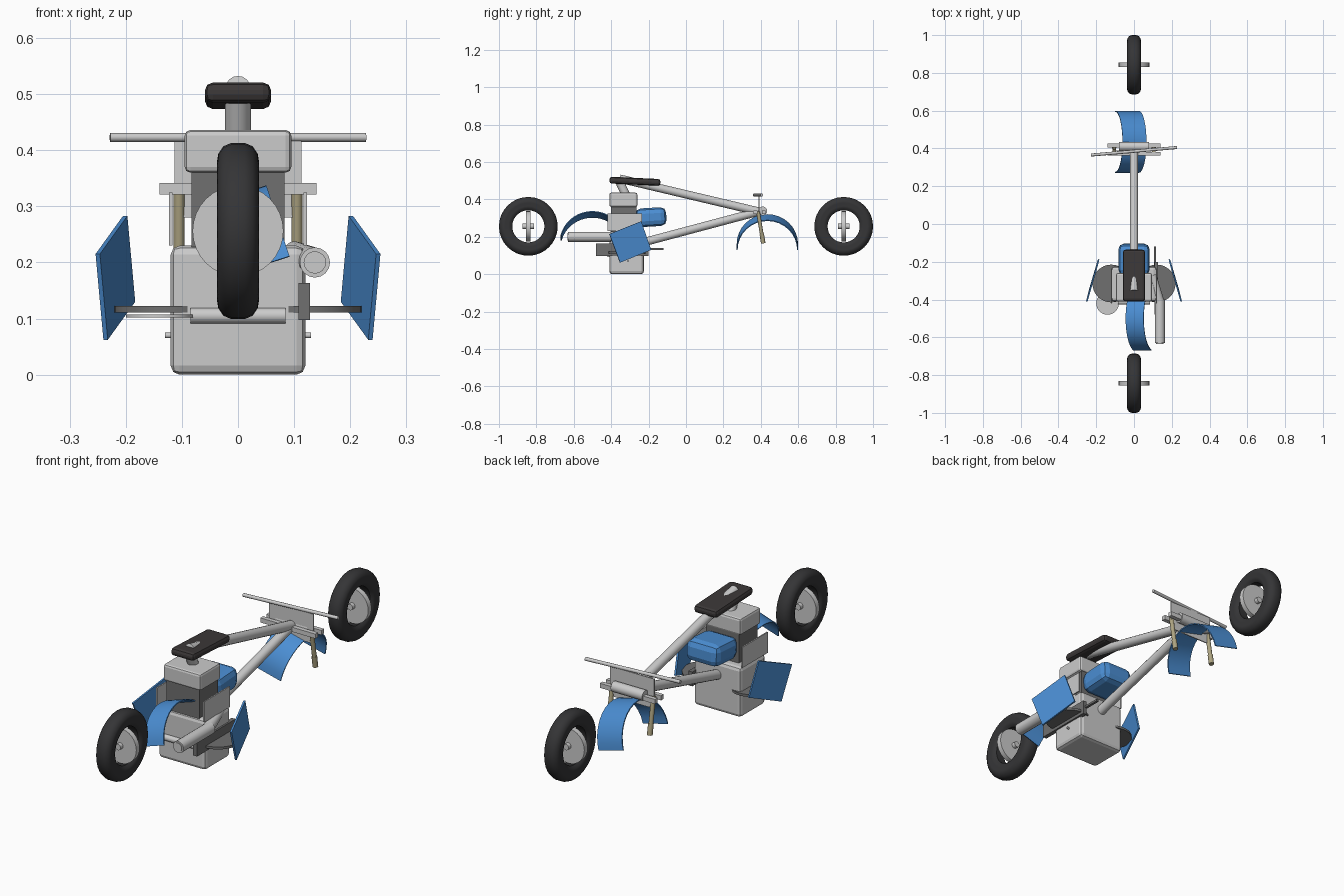
import bpy, bmesh, math
from mathutils import Vector, Matrix

if "Cube" in bpy.data.objects:
    bpy.data.objects.remove(bpy.data.objects["Cube"])


def mat(name, rgb):
    m = bpy.data.materials.new(name)
    m.diffuse_color = (*rgb, 1)
    m.use_nodes = True
    m.node_tree.nodes["Principled BSDF"].inputs["Base Color"].default_value = m.diffuse_color
    return m


BLUE = mat("blue", (0.07, 0.27, 0.65))
RUBBER = mat("rubber", (0.035, 0.035, 0.037))
LEATHER = mat("leather", (0.045, 0.04, 0.04))
DARK = mat("dark_metal", (0.16, 0.16, 0.16))
BRASS = mat("brass", (0.42, 0.37, 0.22))


def finish(name, bm, m=None, smooth=False):
    bmesh.ops.recalc_face_normals(bm, faces=bm.faces)
    me = bpy.data.meshes.new(name)
    bm.to_mesh(me)
    bm.free()
    ob = bpy.data.objects.new(name, me)
    bpy.context.collection.objects.link(ob)
    if m:
        me.materials.append(m)
    if smooth:
        bpy.context.view_layer.objects.active = ob
        ob.select_set(True)
        bpy.ops.object.shade_smooth_by_angle(angle=math.radians(40))
        ob.select_set(False)
    return ob


def box(name, lo, hi, m=None, bevel=0, seg=2, tilt=0):
    lo, hi = Vector(lo), Vector(hi)
    bm = bmesh.new()
    bmesh.ops.create_cube(bm, size=1)
    bmesh.ops.scale(bm, vec=hi - lo, verts=bm.verts)
    if bevel:
        bmesh.ops.bevel(bm, geom=bm.edges[:], offset=bevel, segments=seg,
                        profile=0.5, affect='EDGES')
    bmesh.ops.rotate(bm, verts=bm.verts, matrix=Matrix.Rotation(tilt, 3, 'X'))
    bmesh.ops.translate(bm, verts=bm.verts, vec=(lo + hi) / 2)
    return finish(name, bm, m)


def tube(name, a, b, r, m=None, r2=None, n=16):
    a, b = Vector(a), Vector(b)
    d = b - a
    bm = bmesh.new()
    bmesh.ops.create_cone(bm, cap_ends=True, segments=n, radius1=r,
                          radius2=r if r2 is None else r2, depth=d.length)
    bm.transform(Matrix.Translation((a + b) / 2) @
                 d.to_track_quat('Z', 'Y').to_matrix().to_4x4())
    return finish(name, bm, m, True)


def tyre(name, y, z, n=32):
    # cross-section as (x, radius), with a shallow groove in each sidewall
    prof = [(-.012, .157), (.012, .157), (.026, .151), (.035, .138), (.037, .126),
            (.034, .117), (.036, .108), (.031, .095), (.022, .086)]
    prof += [(-x, r) for x, r in reversed(prof[2:])]
    bm = bmesh.new()
    rings = []
    for i in range(n):
        t = 2 * math.pi * i / n
        rings.append([bm.verts.new((x, y + r * math.cos(t), z + r * math.sin(t)))
                      for x, r in prof])
    k = len(prof)
    for i in range(n):
        p, q = rings[i], rings[(i + 1) % n]
        for j in range(k):
            bm.faces.new((p[j], p[(j + 1) % k], q[(j + 1) % k], q[j]))
    return finish(name, bm, RUBBER, True)


def fender(name, y, ztop, r, width, a0, a1, tilt, n=16):
    # curved strip, then leaned sideways about its crown
    t = 0.005
    bm = bmesh.new()
    rows = []
    for i in range(n + 1):
        a = math.radians(a0 + (a1 - a0) * i / n)
        rows.append([bm.verts.new((s * width / 2, q * math.cos(a), q * math.sin(a) - r))
                     for s, q in ((-1, r), (1, r), (1, r - t), (-1, r - t))])
    for p, q in zip(rows, rows[1:]):
        for j in range(4):
            bm.faces.new((p[j], p[(j + 1) % 4], q[(j + 1) % 4], q[j]))
    bm.faces.new(rows[0])
    bm.faces.new(rows[-1])
    bm.transform(Matrix.Translation((0.003, y, ztop)) @
                 Matrix.Rotation(math.radians(tilt), 4, 'Y'))
    return finish(name, bm, BLUE, True)


# Wheels: the hub discs sit crosswise inside the tyres
for label, y in (("rear", -.843), ("front", .843)):
    tyre(label + "_tyre", y, .256)
    tube(label + "_hub", (0, y - .012, .256), (0, y + .012, .256), .081, n=32)
    tube(label + "_axle", (0, y - .03, .256), (0, y + .03, .256), .014)

# Engine
box("crankcase", (-.12, -.41, .0), (.12, -.225, .23), bevel=.016)
box("cylinder_block", (-.083, -.4, .22), (.083, -.265, .37), DARK)
box("cylinder_head", (-.095, -.41, .36), (.095, -.26, .436), bevel=.01)
tube("case_roller", (-.085, -.413, .105), (.085, -.413, .105), .014)
tube("case_pin", (-.13, -.31, .07), (.13, -.31, .07), .005, n=10)
box("chain_guard", (.108, -.48, .097), (.128, -.2, .163), DARK)
box("shift_rod", (.105, -.24, .13), (.117, -.12, .14), DARK)

# Exhaust
tube("header_pipe", (.1, -.27, .22), (.137, -.42, .2), .018, r2=.026)
tube("silencer", (.137, -.4, .2), (.137, -.63, .2), .027)
tube("exhaust_tip", (.137, -.62, .2), (.137, -.634, .2), .02)

# Parts on both sides
for label, s in (("left", -1), ("right", 1)):
    box(label + "_engine_plate", (s * .12 - .003, -.42, .23), (s * .12 + .003, -.235, .325))
    tube(label + "_foot_disc", (s * .12, -.315, .111), (s * .12, -.315, .122), .1, DARK, n=32)
    corners = [(.25, -.41, .215), (.201, -.24, .283), (.187, -.187, .13), (.236, -.353, .062)]
    pts = [Vector((s * x, y, z)) for x, y, z in corners]
    off = (pts[1] - pts[0]).cross(pts[3] - pts[0]).normalized() * .004
    bm = bmesh.new()
    outer = [bm.verts.new(p + off) for p in pts]
    inner = [bm.verts.new(p - off) for p in pts]
    bm.faces.new(outer)
    bm.faces.new(inner[::-1])
    for j in range(4):
        k = (j + 1) % 4
        bm.faces.new((outer[j], inner[j], inner[k], outer[k]))
    finish(label + "_side_panel", bm, BLUE)
    tube(label + "_fork_leg", (s * .105, .385, .335), (s * .105, .413, .165), .01, BRASS, n=12)
    tube(label + "_fork_foot", (s * .105, .405, .215), (s * .105, .413, .165), .012, BRASS, n=12)
tube("left_brake_disc", (-.14, -.42, .102), (-.14, -.42, .107), .06, n=32)

# Frame tubes and seat
tube("upper_frame_tube", (0, -.355, .511), (0, .39, .335), .022)
tube("lower_frame_tube", (0, -.25, .165), (0, .39, .335), .022)
tube("seat_post", (0, -.32, .42), (0, -.36, .505), .023)
box("seat", (-.059, -.41, .479), (.059, -.136, .515), LEATHER, bevel=.014, tilt=-.045)
box("fuel_tank", (-.083, -.27, .255), (.083, -.105, .355), BLUE, bevel=.03, tilt=.06)

# Steering head and handlebar
for label, y in (("inner", .372), ("outer", .416)):
    box(label + "_fork_clamp", (-.14, y - .01, .321), (.14, y + .01, .342))
tube("head_tube", (-.08, .41, .338), (.08, .41, .338), .024)
box("head_plate", (-.113, .388, .28), (.113, .393, .416))
tube("handlebar", (-.228, .365, .423), (.228, .405, .423), .008, n=12)

# Fenders
fender("front_fender", .435, .305, .164, .13, 0, 180, 14)
fender("rear_fender", -.5, .322, .175, .1, 54, 166, -18)
